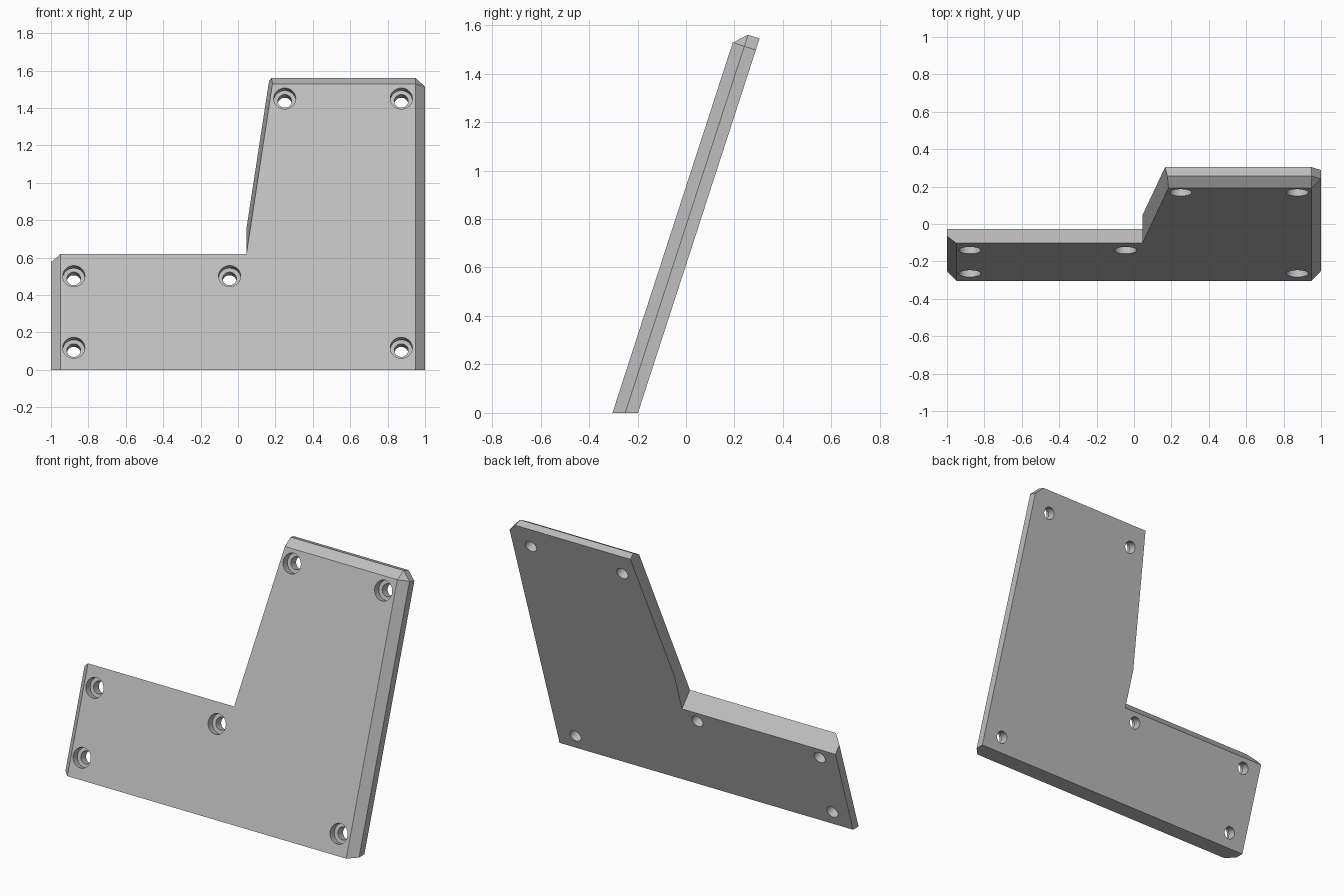
import bpy, bmesh
from math import radians
from mathutils import Matrix, Vector

if "Cube" in bpy.data.objects:
    bpy.data.objects.remove(bpy.data.objects["Cube"], do_unlink=True)

THICK, BEVEL, TOP = 0.10, 0.05, 1.657
ARM_FRONT, ARM_BACK, KINK = 0.65, 0.59, 0.825
INNER_X, SLANT = 0.045, 0.1455
# Plate space: x across, y up the plate, z out of the front face
LEAN = Matrix.Translation((0, -0.3035, 0)) @ Matrix.Rotation(radians(72), 4, "X")

grey = bpy.data.materials.new("plain_grey")
grey.use_nodes = True
grey.diffuse_color = (0.52, 0.52, 0.52, 1)
grey.node_tree.nodes["Principled BSDF"].inputs["Base Color"].default_value = grey.diffuse_color


def make_object(name, bm):
    mesh = bpy.data.meshes.new(name)
    bm.to_mesh(mesh)
    bm.free()
    mesh.materials.append(grey)
    obj = bpy.data.objects.new(name, mesh)
    bpy.context.collection.objects.link(obj)
    return obj


def slice_off(bm, point, normal):
    """Cut away everything beyond a plane and cap the cut."""
    cut = bmesh.ops.bisect_plane(bm, geom=bm.verts[:] + bm.edges[:] + bm.faces[:], dist=1e-5,
                                 plane_co=point, plane_no=Vector(normal).normalized(),
                                 clear_outer=True)
    bmesh.ops.holes_fill(bm, edges=[e for e in bm.edges if e.is_boundary], sides=0)


def outline(bm, z, arm, kink):
    """L-shaped outline whose inner edge leans over."""
    slant_x = INNER_X + SLANT * (TOP - kink)
    points = [(-1, -0.1), (1, -0.1), (1, TOP), (slant_x, TOP),
              (INNER_X, kink), (INNER_X, arm), (-1, arm)]
    return [bm.verts.new((x, y, z)) for x, y in points]


# Plate body: front and back outlines joined by side walls
bm = bmesh.new()
front = outline(bm, 0, ARM_FRONT, ARM_FRONT)
back = outline(bm, -THICK, ARM_BACK, KINK)
bm.faces.new(front)
bm.faces.new(back[::-1])
for i in range(len(front)):
    j = (i + 1) % len(front)
    bm.faces.new((front[i], back[i], back[j], front[j]))
bmesh.ops.remove_doubles(bm, verts=bm.verts[:], dist=1e-5)

# Level foot, then bevelled sides, top and corner
foot_normal = LEAN.to_3x3().inverted() @ Vector((0, 0, -1))
slice_off(bm, (0, 0, 0), foot_normal)
slice_off(bm, (BEVEL - 1, 0, 0), (-1, 0, 1))
slice_off(bm, (1 - BEVEL, 0, 0), (1, 0, 1))
slice_off(bm, (0, TOP - BEVEL, 0), (0, 1, 1))
slice_off(bm, (1 - BEVEL, TOP - BEVEL, 0), (1, 1, 1))
slice_off(bm, (1 - BEVEL, TOP, 0), (1, 1, 0))
bmesh.ops.recalc_face_normals(bm, faces=bm.faces[:])
plate = make_object("angled_mounting_plate", bm)

# Counterbored screw holes
HOLES = [(-0.878, 0.124), (0.873, 0.124), (-0.878, 0.527),
         (-0.045, 0.527), (0.25, 1.525), (0.873, 1.525)]
cutters = []
for name, radius, low in (("counterbore_cutter", 0.059, -0.045),
                          ("screw_hole_cutter", 0.037, -0.2)):
    bm = bmesh.new()
    high = 0.1
    for x, y in HOLES:
        bmesh.ops.create_cone(bm, cap_ends=True, segments=48, radius1=radius, radius2=radius,
                              depth=high - low,
                              matrix=Matrix.Translation((x, y, (high + low) / 2)))
    cutter = make_object(name, bm)
    cutter.hide_render = True
    cutters.append(cutter)
    mod = plate.modifiers.new(name, "BOOLEAN")
    mod.operation, mod.solver, mod.object = "DIFFERENCE", "EXACT", cutter

# Bake the holes, drop the cutters and lean the plate back
bpy.context.view_layer.update()
baked = bpy.data.meshes.new_from_object(plate.evaluated_get(bpy.context.evaluated_depsgraph_get()))
plate.modifiers.clear()
plate.data = baked
for cutter in cutters:
    bpy.data.objects.remove(cutter, do_unlink=True)
plate.data.transform(LEAN)

bpy.ops.object.select_all(action="DESELECT")
plate.select_set(True)
bpy.context.view_layer.objects.active = plate
bpy.ops.object.shade_smooth_by_angle(angle=radians(20))
